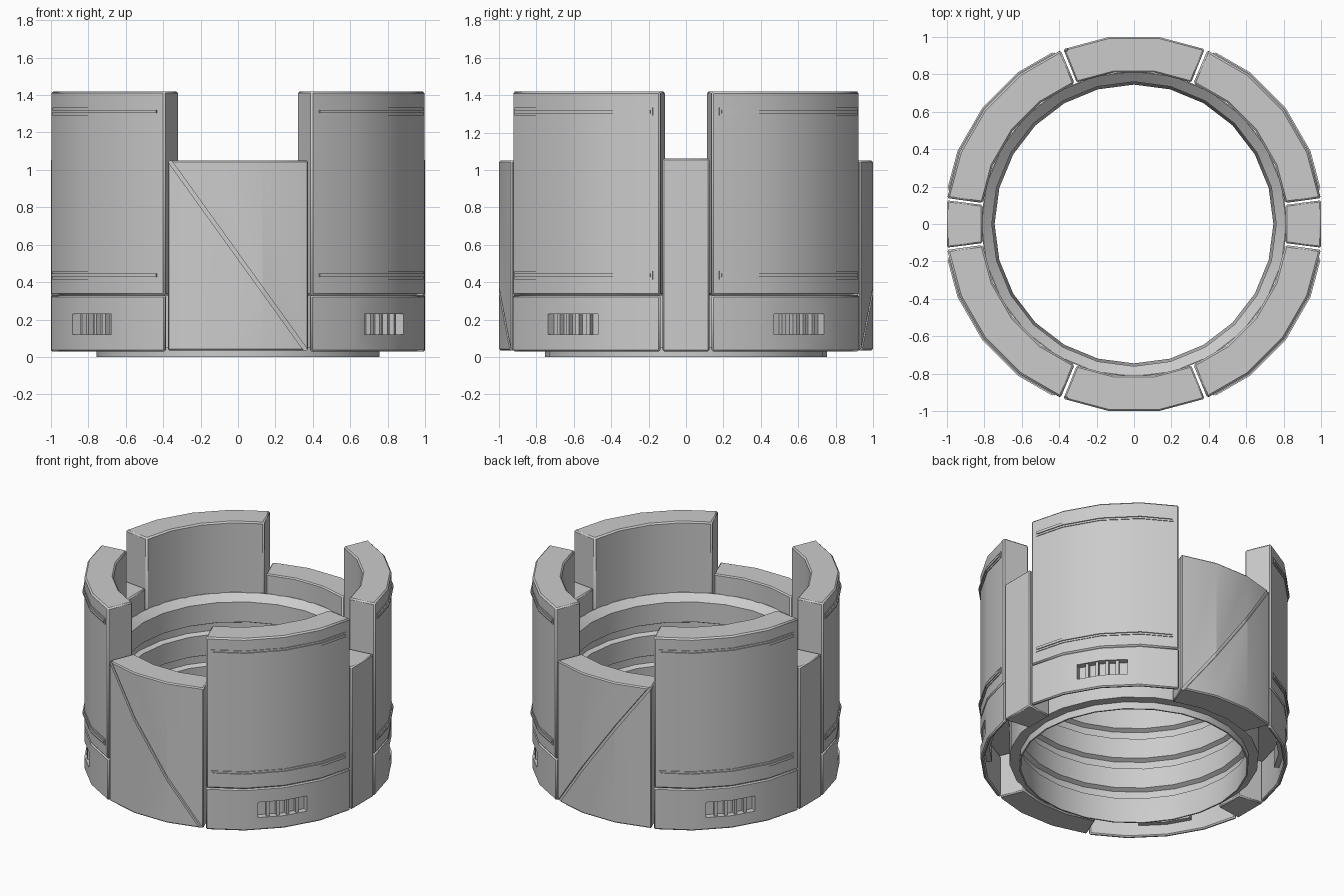
import bpy, bmesh, math

cube = bpy.data.objects.get("Cube")
if cube:
    bpy.data.objects.remove(cube, do_unlink=True)

grey = bpy.data.materials.new("plain grey")
grey.use_nodes = True
colour = (0.6, 0.6, 0.6, 1)
grey.diffuse_color = colour
grey.node_tree.nodes["Principled BSDF"].inputs["Base Color"].default_value = colour

STEP = 15  # degrees per facet of the outer ring


def finish(name, bm, helper=False):
    bmesh.ops.recalc_face_normals(bm, faces=bm.faces)
    mesh = bpy.data.meshes.new(name)
    bm.to_mesh(mesh)
    bm.free()
    obj = bpy.data.objects.new(name, mesh)
    bpy.context.collection.objects.link(obj)
    mesh.materials.append(grey)
    if helper:
        obj.hide_render = True
        obj.hide_set(True)
    else:
        bpy.ops.object.select_all(action="DESELECT")
        obj.select_set(True)
        bpy.context.view_layer.objects.active = obj
        bpy.ops.object.shade_smooth_by_angle(angle=math.radians(30))
    return obj


def on_ring(angle, radius):
    """Point on the faceted ring whose flats lie at the given radius."""
    off = angle - round(angle / STEP) * STEP
    r = radius / math.cos(math.radians(off))
    a = math.radians(angle)
    return r * math.cos(a), r * math.sin(a)


def arc_block(name, a0, a1, r0, r1, z0, z1, bevel=0, cutter=None,
              mirror=(False, False), slope=0, helper=False):
    """Curved block between two angles, radii and heights."""
    corners = [STEP * k + STEP / 2 for k in range(-2, 12)]
    angles = [a0] + [c for c in corners if a0 + 0.1 < c < a1 - 0.1] + [a1]
    bm = bmesh.new()
    rings = []
    for a in angles:
        ring = []
        for r, z in ((r0, z0), (r1, z0), (r1, z1), (r0, z1)):
            x, y = on_ring(a, r)
            ring.append(bm.verts.new((x, y, z + slope * x)))
        rings.append(ring)
    for p, q in zip(rings, rings[1:]):
        for i in range(4):
            j = (i + 1) % 4
            bm.faces.new((p[i], p[j], q[j], q[i]))
    bm.faces.new(rings[0])
    bm.faces.new(rings[-1])
    obj = finish(name, bm, helper)
    if bevel:
        mod = obj.modifiers.new("edge_chamfer", "BEVEL")
        mod.width = bevel
        mod.segments = 1
        mod.limit_method = "ANGLE"
        mod.angle_limit = math.radians(40)
    if cutter:
        mod = obj.modifiers.new("cut", "BOOLEAN")
        mod.operation = "DIFFERENCE"
        mod.solver = "EXACT"
        mod.object = cutter
    if any(mirror):
        mod = obj.modifiers.new("mirror", "MIRROR")
        mod.use_axis = (mirror[0], mirror[1], False)
        mod.use_clip = False
        mod.use_mirror_merge = False
    return obj


def lathe(name, profile, sides):
    bm = bmesh.new()
    verts = [bm.verts.new((r, 0, z)) for r, z in profile]
    edges = [bm.edges.new((verts[i], verts[(i + 1) % len(verts)]))
             for i in range(len(verts))]
    bmesh.ops.spin(bm, geom=verts + edges, cent=(0, 0, 0), axis=(0, 0, 1),
                   angle=math.tau, steps=sides)
    bmesh.ops.remove_doubles(bm, verts=bm.verts, dist=0.0005)
    return finish(name, bm)


FOUR = (True, True)

# Inner sleeve with three grooves and a sloped rim
profile = [(0.755, 0), (0.755, 0.05), (0.82, 0.05), (0.82, 0.91), (0.815, 0.91), (0.76, 0.865)]
for z in (0.68, 0.455, 0.23):
    profile += [(0.76, z + 0.04), (0.79, z + 0.025), (0.79, z - 0.025), (0.76, z - 0.04)]
profile += [(0.745, 0.05), (0.745, 0)]
lathe("inner_sleeve", profile, 24)

# Four tall wall segments over hollow skirts
arc_block("tall_wall", 7.9, 67.1, 0.81, 1.0, 0.33, 1.42, bevel=0.01, mirror=FOUR)
vent_cutter = arc_block("vent_cutter", 28, 47.5, 0.955, 1.1, 0.12, 0.23, helper=True)
arc_block("skirt", 7.9, 67.1, 0.975, 1.0, 0.03, 0.33, bevel=0.008,
          cutter=vent_cutter, mirror=FOUR)

# Recessed vents with upright fins
arc_block("vent_tray", 27.2, 48.3, 0.94, 0.98, 0.11, 0.24, cutter=vent_cutter, mirror=FOUR)
for i in range(1, 5):
    mid = 28 + 19.5 * i / 5
    arc_block("vent_fin", mid - 0.6, mid + 0.6, 0.95, 0.988, 0.12, 0.23, mirror=FOUR)

# Raised trim strips near the top and bottom of each wall
for z in (0.437, 1.312):
    arc_block("trim_base", 10.2, 65.2, 0.985, 1.005, z - 0.022, z + 0.022, mirror=FOUR)
    arc_block("trim_bar", 10.9, 64.5, 0.985, 1.012, z - 0.009, z + 0.009, mirror=FOUR)

# Wide front and back panels with a diagonal groove
groove = arc_block("groove_cutter", 66, 114, 0.985, 1.1, 0.523, 0.557,
                   slope=-1.39, helper=True)
arc_block("wide_panel", 68, 112, 0.81, 1.0, 0.035, 1.05, bevel=0.008,
          cutter=groove, mirror=(False, True))

# Narrow side panels
arc_block("side_panel", -7.2, 7.2, 0.81, 1.0, 0.03, 1.06, bevel=0.008,
          mirror=(True, False))
